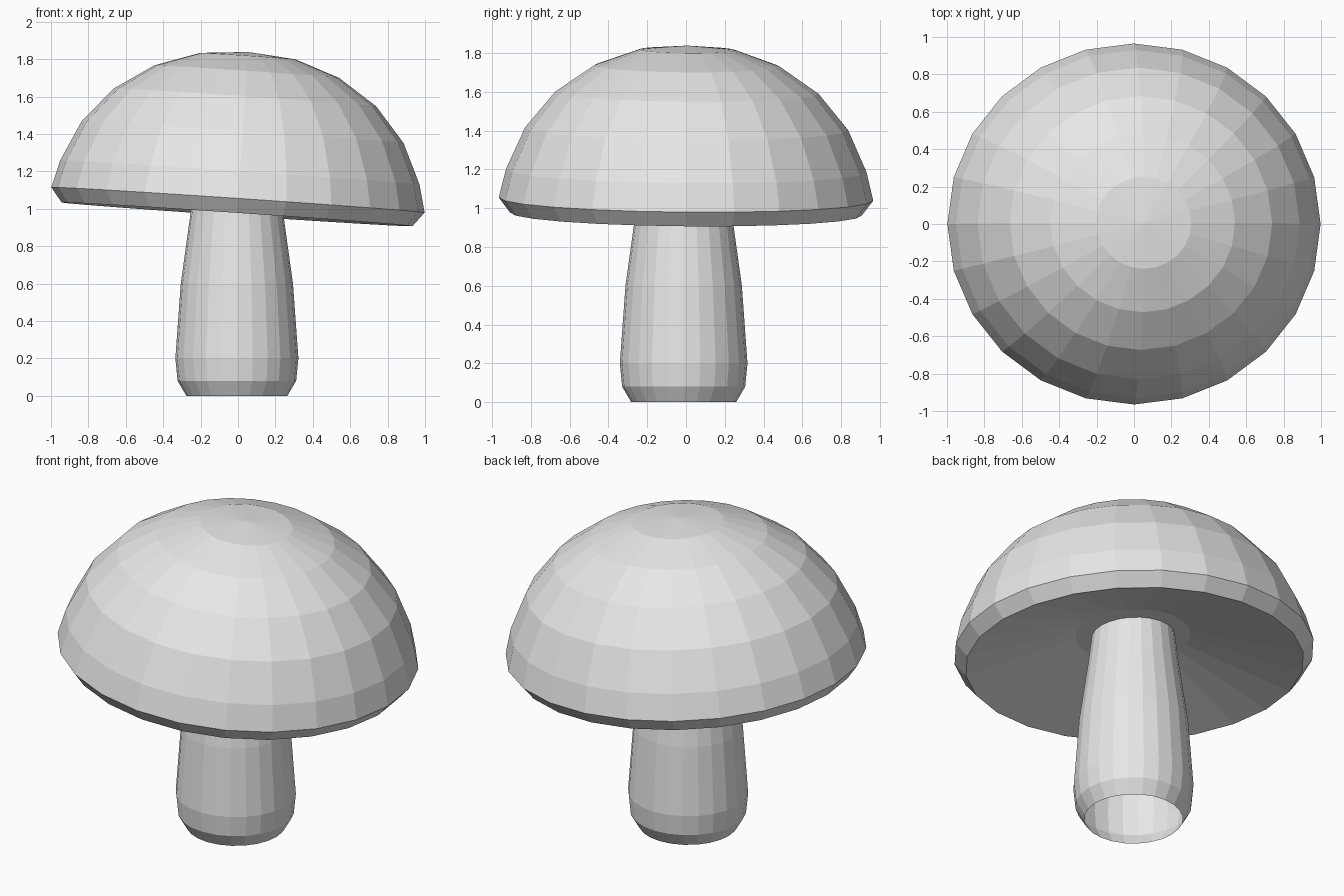
import bpy
import bmesh
from math import cos, sin, pi, radians

SIDES = 24

cube = bpy.data.objects.get("Cube")
if cube:
    bpy.data.objects.remove(cube, do_unlink=True)

# One plain grey for the whole model
grey = bpy.data.materials.new("plain grey")
grey.use_nodes = True
colour = (0.8, 0.8, 0.8, 1)
grey.diffuse_color = colour
grey.node_tree.nodes["Principled BSDF"].inputs["Base Color"].default_value = colour


def lathe(name, profile, stretch_y=1.0):
    """Spin (radius, height) points into a flat-shaded shell; radius 0 makes a pole."""
    bm = bmesh.new()
    rings = []
    for r, z in profile:
        if r == 0:
            rings.append([bm.verts.new((0, 0, z))] * SIDES)
        else:
            angles = [2 * pi * i / SIDES for i in range(SIDES)]
            rings.append([bm.verts.new((r * cos(a), r * stretch_y * sin(a), z)) for a in angles])
    for low, high in zip(rings, rings[1:]):
        for i in range(SIDES):
            j = (i + 1) % SIDES
            corners = dict.fromkeys((low[i], low[j], high[j], high[i]))
            bm.faces.new(list(corners))
    bmesh.ops.recalc_face_normals(bm, faces=bm.faces)
    mesh = bpy.data.meshes.new(name)
    bm.to_mesh(mesh)
    bm.free()
    mesh.materials.append(grey)
    obj = bpy.data.objects.new(name, mesh)
    bpy.context.collection.objects.link(obj)
    return obj


# Stem: hollow, open at the foot, its top hidden in the cap
stem = lathe("stem", [(0.27, 0), (0.317, 0.08), (0.329, 0.2), (0.3, 0.6),
                      (0.25, 0.96), (0.225, 1.17)])
stem.location = (-0.006, -0.012, 0)

# Cap: hollowed underside, bevelled rim and dome, tipped to one side
cap = lathe("cap", [(0, 0.11), (0.32, 0.1), (0.94, -0.077), (1.0, 0),
                    (0.963, 0.147), (0.863, 0.363), (0.703, 0.55),
                    (0.495, 0.688), (0.255, 0.771), (0, 0.793)], 0.965)
cap.location = (0, 0, 1.047)
cap.rotation_euler = (radians(-0.5), radians(3.87), 0)
